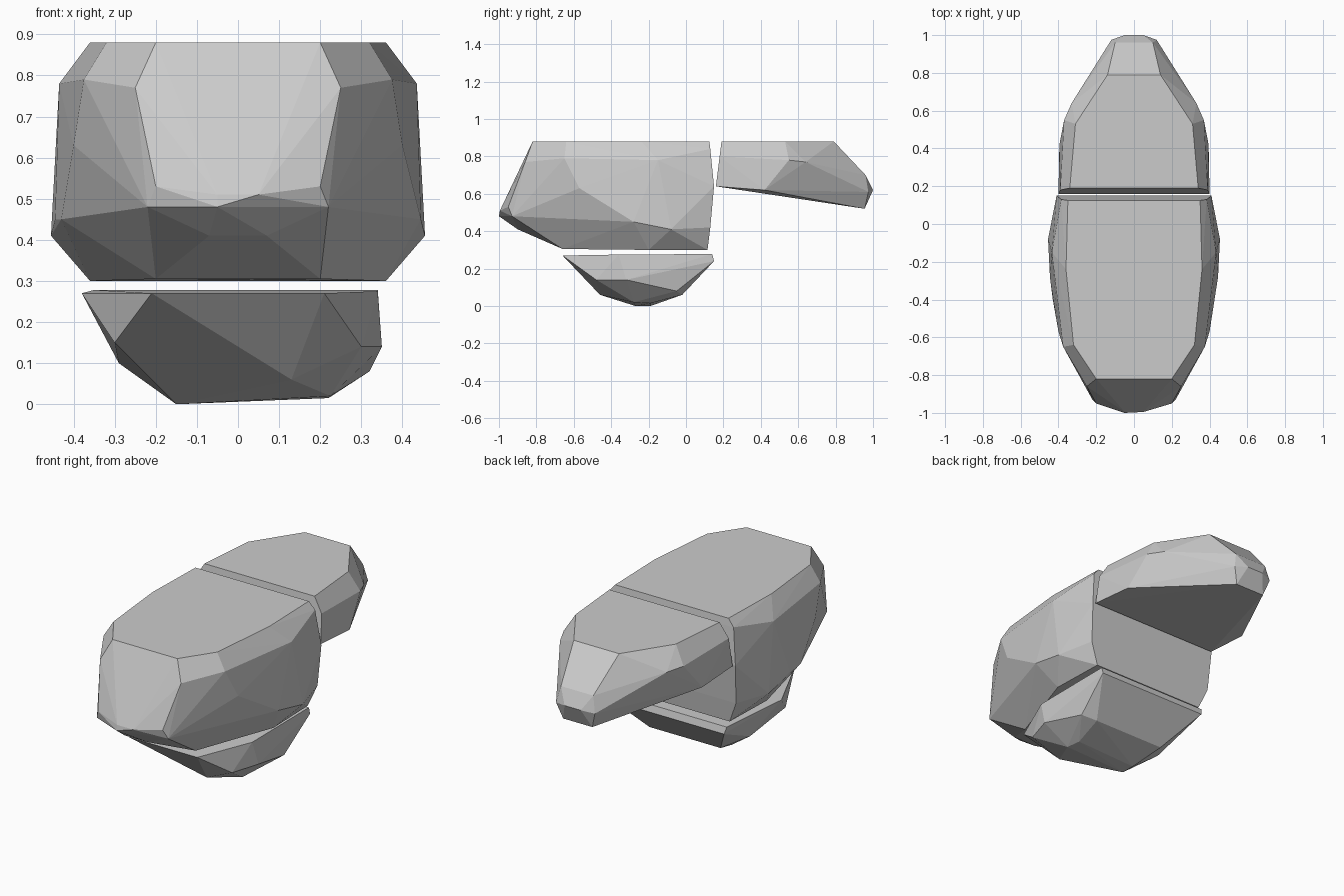
import bpy
import bmesh


def faceted_block(name, points):
    """Low-poly block wrapped around a small set of corner points."""
    bm = bmesh.new()
    for p in points:
        bm.verts.new(p)
    res = bmesh.ops.convex_hull(bm, input=bm.verts[:])
    bmesh.ops.delete(bm, geom=[v for v in bm.verts if not v.link_faces], context='VERTS')
    bmesh.ops.dissolve_limit(bm, angle_limit=0.02, verts=bm.verts[:], edges=bm.edges[:])
    bmesh.ops.recalc_face_normals(bm, faces=bm.faces[:])
    mesh = bpy.data.meshes.new(name)
    bm.to_mesh(mesh)
    bm.free()
    obj = bpy.data.objects.new(name, mesh)
    bpy.context.collection.objects.link(obj)
    return obj


def mirrored(points):
    return [(s * x, y, z) for x, y, z in points for s in (1, -1)]


# Main block: top rim, shoulder, waist and bottom rim
body = mirrored([
    (0.35, 0.125, 0.88), (0.36, -0.24, 0.88), (0.32, -0.64, 0.88), (0.20, -0.82, 0.88),
    (0.385, 0.13, 0.84), (0.435, -0.15, 0.78), (0.375, -0.65, 0.79), (0.25, -0.86, 0.77),
    (0.41, 0.15, 0.64), (0.40, -0.57, 0.63), (0.20, -0.95, 0.53), (0.05, -0.995, 0.51),
    (0.455, -0.08, 0.41), (0.445, -0.28, 0.45), (0.22, -0.93, 0.48), (0.40, 0.13, 0.42),
    (0.35, 0.115, 0.30), (0.36, -0.20, 0.30), (0.20, -0.66, 0.305), (0.07, -0.90, 0.41),
]) + [(-0.05, -1.0, 0.48), (-0.43, -0.40, 0.45)]
faceted_block("main_block", body)

# Rear block: tapers to a blunt tip, underside slopes down
rear = mirrored([
    (0.34, 0.19, 0.88), (0.31, 0.53, 0.88), (0.14, 0.79, 0.88),
    (0.39, 0.18, 0.80), (0.37, 0.55, 0.78), (0.33, 0.64, 0.77),
    (0.40, 0.16, 0.64), (0.395, 0.42, 0.62), (0.10, 0.96, 0.70),
    (0.05, 1.0, 0.62), (0.12, 0.975, 0.61), (0.09, 0.955, 0.52),
])
faceted_block("rear_block", rear)

# Lower block: flat top and lopsided keel
lower = [
    (-0.21, -0.66, 0.27), (0.21, -0.66, 0.27),
    (-0.38, -0.30, 0.27), (0.34, -0.36, 0.275),
    (-0.35, 0.14, 0.278), (0.34, 0.14, 0.278),
    (-0.34, 0.15, 0.24), (0.34, 0.15, 0.24),
    (-0.30, -0.45, 0.15), (0.30, -0.48, 0.14),
    (0.35, -0.32, 0.14), (0.32, -0.05, 0.08),
    (-0.29, -0.15, 0.10), (-0.20, -0.02, 0.06), (0.24, -0.02, 0.06),
    (0.13, -0.46, 0.06), (0.225, -0.28, 0.02),
    (-0.15, -0.27, 0.0), (-0.15, -0.19, 0.0), (0.22, -0.19, 0.015),
]
faceted_block("lower_block", lower)
